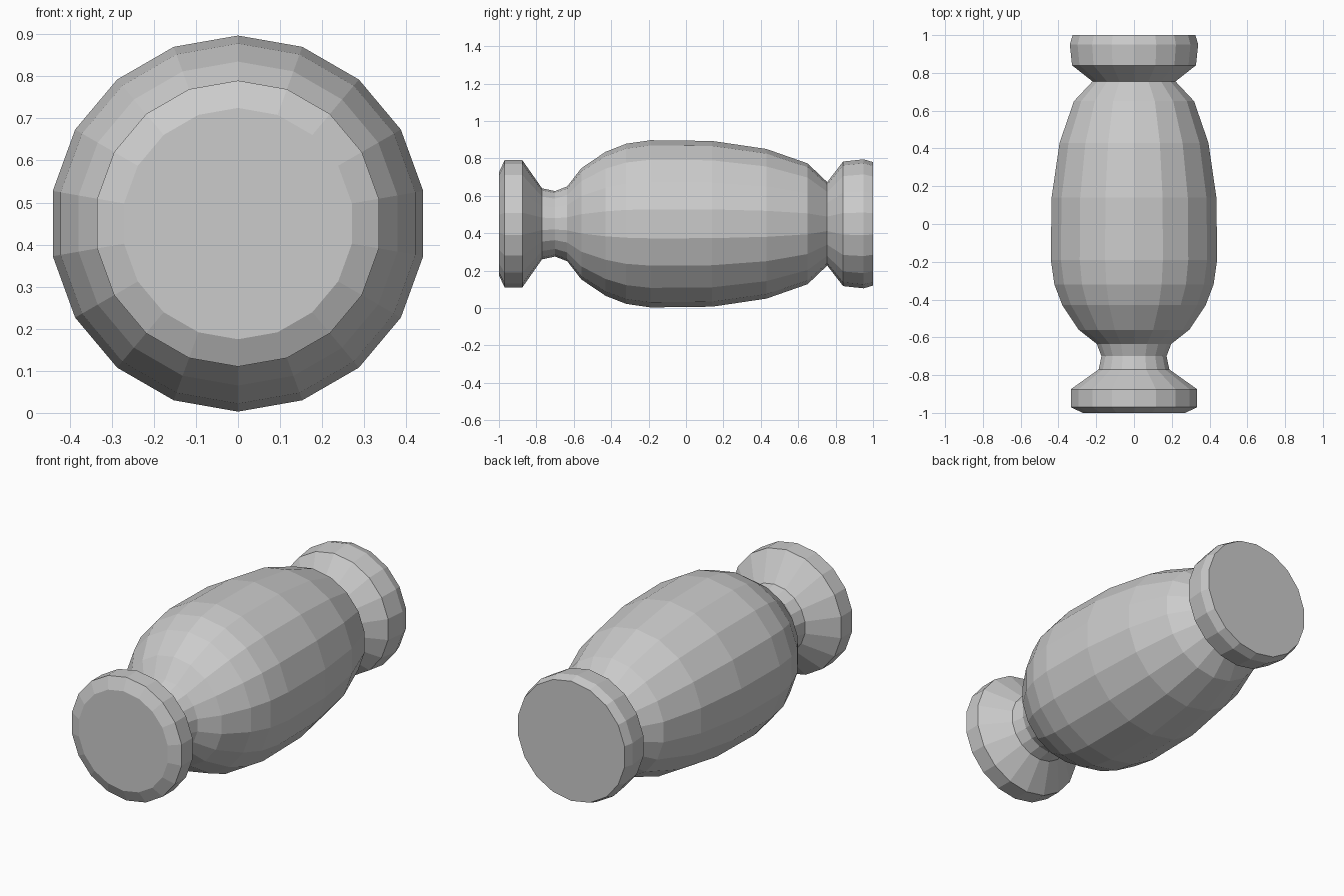
import bpy, bmesh, math

if "Cube" in bpy.data.objects:
    bpy.data.objects.remove(bpy.data.objects["Cube"])

SIDES = 18
CENTRE_Z = 0.45

# (y, radius) from the front disc to the back disc
PROFILE = [
    (-1.0, 0.275), (-0.97, 0.34), (-0.875, 0.34),             # front disc
    (-0.77, 0.19), (-0.70, 0.175), (-0.635, 0.2),             # neck
    (-0.56, 0.297), (-0.43, 0.385), (-0.32, 0.428),           # barrel
    (-0.19, 0.447), (0.14, 0.443), (0.43, 0.4), (0.65, 0.323),
    (0.755, 0.223),                                           # waist
    (0.84, 0.333), (0.95, 0.345), (1.0, 0.33),                # back disc
]

grey = bpy.data.materials.new("plain grey")
grey.diffuse_color = (0.6, 0.6, 0.6, 1)
grey.use_nodes = True
grey.node_tree.nodes["Principled BSDF"].inputs["Base Color"].default_value = grey.diffuse_color


def lathe(name, profile, material):
    """Revolve a profile round the y axis, with flat end caps."""
    bm = bmesh.new()
    rings = []
    for y, r in profile:
        angles = [2 * math.pi * i / SIDES for i in range(SIDES)]
        rings.append([bm.verts.new((r * math.sin(a), y, CENTRE_Z + r * math.cos(a)))
                      for a in angles])
    for a, b in zip(rings, rings[1:]):
        for i in range(SIDES):
            j = (i + 1) % SIDES
            bm.faces.new((a[i], a[j], b[j], b[i]))
    bm.faces.new(rings[0])
    bm.faces.new(rings[-1])
    bmesh.ops.recalc_face_normals(bm, faces=bm.faces)
    mesh = bpy.data.meshes.new(name)
    bm.to_mesh(mesh)
    bm.free()
    mesh.materials.append(material)
    obj = bpy.data.objects.new(name, mesh)
    bpy.context.collection.objects.link(obj)
    return obj


# Turned body lying along y
lathe("turned_baluster", PROFILE, grey)
